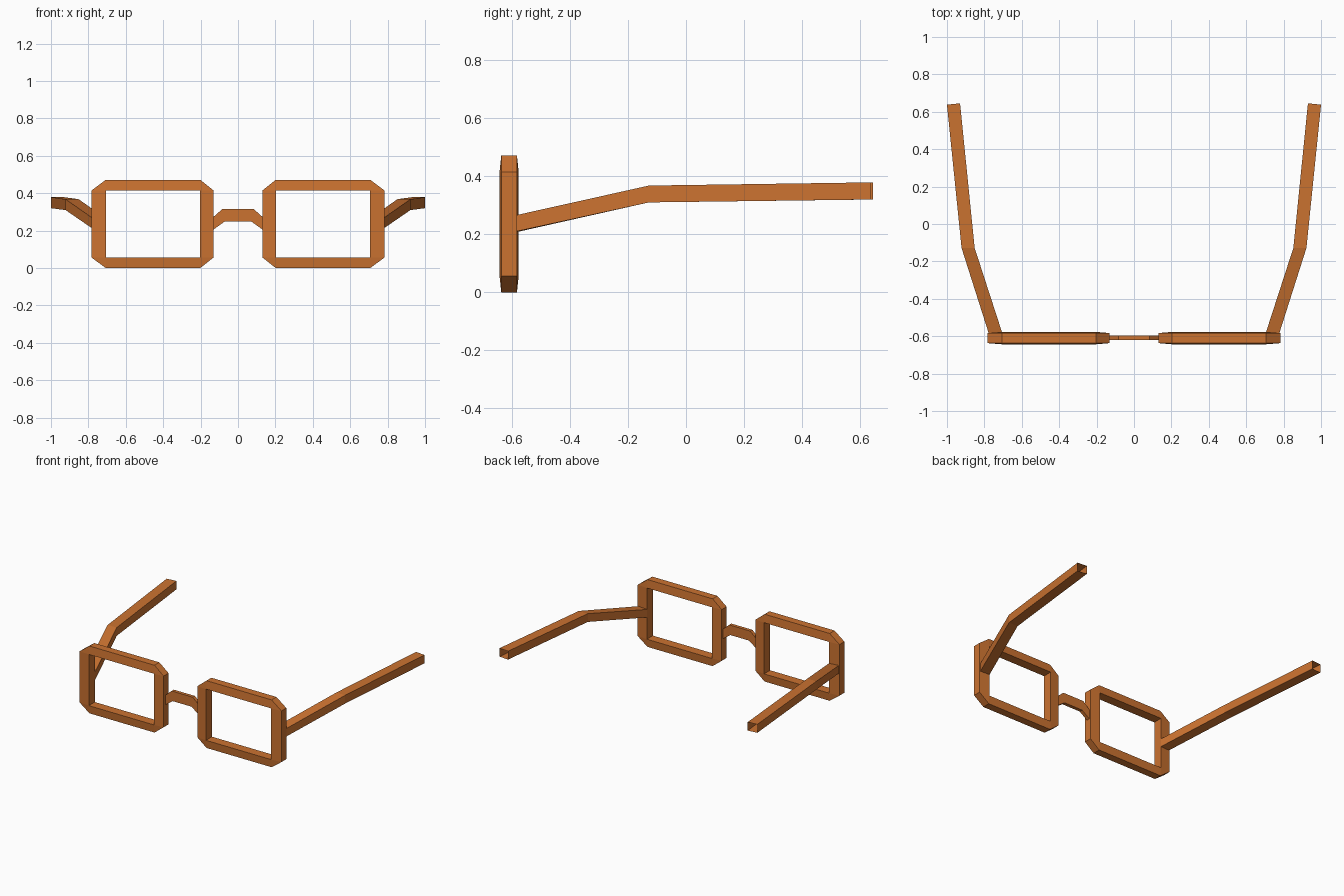
import bpy

if "Cube" in bpy.data.objects:
    bpy.data.objects.remove(bpy.data.objects["Cube"])

wood = bpy.data.materials.new("orange brown")
wood.diffuse_color = (0.6, 0.17, 0.03, 1)
wood.use_nodes = True
wood.node_tree.nodes["Principled BSDF"].inputs["Base Color"].default_value = wood.diffuse_color


def make(name, verts, faces):
    mesh = bpy.data.meshes.new(name)
    mesh.from_pydata(verts, [], faces)
    mesh.materials.append(wood)
    ob = bpy.data.objects.new(name, mesh)
    bpy.context.collection.objects.link(ob)
    return ob


def mirror(ob):
    m = ob.modifiers.new("mirror", 'MIRROR')
    m.use_mirror_merge = False
    return ob


def tube(name, rings, caps):
    """Square tube through a list of four-point rings."""
    verts = [p for r in rings for p in r]
    faces = [(4*i + j, 4*i + 4 + j, 4*i + 4 + (j+1) % 4, 4*i + (j+1) % 4)
             for i in range(len(rings) - 1) for j in range(4)]
    if caps:
        n = len(verts)
        faces += [(0, 1, 2, 3), (n-1, n-2, n-3, n-4)]
    return make(name, verts, faces)


# Lens rim: rectangular opening inside a chamfered outline, outer edge slightly thinner
YC = -0.61
x0, x1, X0, X1 = 0.202, 0.707, 0.131, 0.783
z0, z1, Z0, Z1 = 0.056, 0.415, 0.0, 0.472
inner = [(x0, z0), (x1, z0), (x1, z1), (x0, z1)]
outer = [(X0, z0), (x0, Z0), (x1, Z0), (X1, z0),
         (X1, z1), (x1, Z1), (x0, Z1), (X0, z1)]
verts = []
for s in (-1, 1):
    verts += [(x, YC + s * 0.033, z) for x, z in inner]
    verts += [(x, YC + s * 0.027, z) for x, z in outer]
faces = []
for k in range(4):
    n = (k + 1) % 4
    a, b, c = 4 + 2*k, 5 + 2*k, 4 + (2*k + 2) % 8
    front = [(k, a, b), (k, b, c, n)]
    faces += front + [tuple(i + 12 for i in reversed(f)) for f in front]
    faces += [(a, a + 12, b + 12, b), (b, b + 12, c + 12, c), (k, n, n + 12, k + 12)]
mirror(make("lens_rim", verts, faces))

# Temple arm: bent square tube, open at the back tip
# (inner x, inner y, outer x, outer y, bottom z, top z)
path = [(0.706, -0.578, 0.775, -0.59, 0.209, 0.265),
        (0.852, -0.128, 0.922, -0.128, 0.31, 0.368),
        (0.93, 0.645, 1.0, 0.638, 0.32, 0.379)]
rings = [[(xi, yi, b), (xo, yo, b), (xo, yo, t), (xi, yi, t)]
         for xi, yi, xo, yo, b, t in path]
mirror(tube("temple_arm", rings, False))

# Nose bridge: thin arch (bottom x, bottom z, top x, top z)
arch = [(-0.135, 0.203, -0.135, 0.27), (-0.072, 0.248, -0.082, 0.317),
        (0.072, 0.248, 0.082, 0.317), (0.135, 0.203, 0.135, 0.27)]
rings = [[(bx, -0.619, bz), (bx, -0.595, bz), (tx, -0.595, tz), (tx, -0.619, tz)]
         for bx, bz, tx, tz in arch]
tube("nose_bridge", rings, True)

# Consistent outward normals
import bmesh
for ob in bpy.data.objects:
    bm = bmesh.new()
    bm.from_mesh(ob.data)
    bmesh.ops.recalc_face_normals(bm, faces=bm.faces[:])
    bm.to_mesh(ob.data)
    bm.free()
